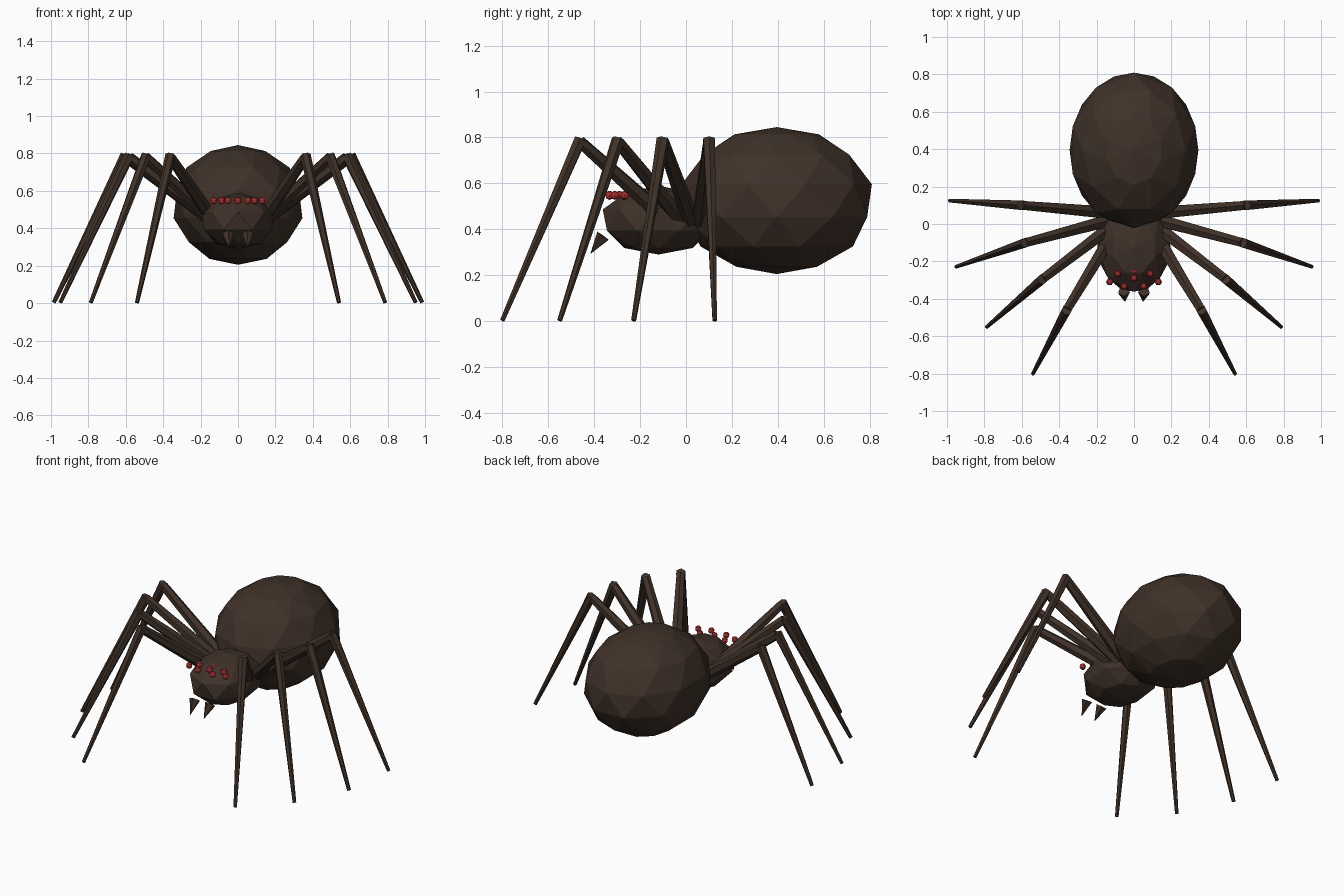
import bpy, bmesh, math
from mathutils import Vector

if "Cube" in bpy.data.objects:
    bpy.data.objects.remove(bpy.data.objects["Cube"])


def material(name, rgb):
    m = bpy.data.materials.new(name)
    m.diffuse_color = (*rgb, 1)
    m.use_nodes = True
    m.node_tree.nodes["Principled BSDF"].inputs["Base Color"].default_value = m.diffuse_color
    return m


brown = material("dark brown", (0.050, 0.031, 0.021))
red = material("eye red", (0.38, 0.028, 0.03))


def finish(bm, name, mat):
    bmesh.ops.recalc_face_normals(bm, faces=bm.faces[:])
    me = bpy.data.meshes.new(name)
    bm.to_mesh(me)
    bm.free()
    me.materials.append(mat)
    ob = bpy.data.objects.new(name, me)
    bpy.context.collection.objects.link(ob)
    return ob


def ball(bm, centre, radii, n, rows):
    """Faceted ellipsoid whose rings are staggered by half a step."""
    c = Vector(centre)

    def point(a, t):
        return bm.verts.new(c + Vector((radii[0] * math.sin(t) * math.cos(a),
                                        radii[1] * math.sin(t) * math.sin(a),
                                        radii[2] * math.cos(t))))
    top, bottom = point(0, 0), point(0, math.pi)
    rings = [[point(2 * math.pi * (i + 0.5 * (j % 2)) / n, math.pi * j / rows)
              for i in range(n)] for j in range(1, rows)]
    for i in range(n):
        k = (i + 1) % n
        bm.faces.new((top, rings[0][i], rings[0][k]))
        bm.faces.new((bottom, rings[-1][k], rings[-1][i]))
        for r, (u, d) in enumerate(zip(rings, rings[1:])):
            # split each skewed quad along its short diagonal
            if r % 2 == 0:
                bm.faces.new((u[i], d[i], d[k]))
                bm.faces.new((u[i], d[k], u[k]))
            else:
                bm.faces.new((d[i], d[k], u[k]))
                bm.faces.new((d[i], u[k], u[i]))


def rod(bm, a, b, r1, r2, n=6):
    """Tapered rod from a to b."""
    a, b = Vector(a), Vector(b)
    d = b - a
    mat = d.to_track_quat('Z', 'Y').to_matrix().to_4x4()
    mat.translation = (a + b) / 2
    bmesh.ops.create_cone(bm, cap_ends=True, segments=n, radius1=r1,
                          radius2=r2, depth=d.length, matrix=mat)


# Body
bm = bmesh.new()
ball(bm, (0, 0.395, 0.525), (0.353, 0.425, 0.32), 10, 7)
finish(bm, "abdomen", brown)
bm = bmesh.new()
ball(bm, (0, -0.12, 0.44), (0.205, 0.255, 0.15), 8, 5)
finish(bm, "head", brown)

# Eyes
eyes = [(0, -0.25), (0, -0.29)]
for x, y in ((0.053, -0.333), (0.088, -0.267), (0.13, -0.31)):
    eyes += [(x, y), (-x, y)]
bm = bmesh.new()
for x, y in eyes:
    ball(bm, (x, y, 0.548), (0.02, 0.02, 0.02), 6, 4)
finish(bm, "eyes", red)

# Fangs
for side, s in (("left", -1), ("right", 1)):
    bm = bmesh.new()
    rod(bm, (s * 0.054, -0.36, 0.37), (s * 0.048, -0.417, 0.292), 0.033, 0, 5)
    finish(bm, side + "_fang", brown)

# Legs: hip, knee, foot for each pair, front to back
legs = [((0.13, -0.08, 0.44), (0.36, -0.46, 0.78), (0.54, -0.80, 0.003)),
        ((0.13, -0.02, 0.44), (0.49, -0.295, 0.78), (0.787, -0.55, 0.003)),
        ((0.13, 0.02, 0.44), (0.58, -0.10, 0.78), (0.95, -0.228, 0.003)),
        ((0.13, 0.06, 0.44), (0.60, 0.10, 0.78), (0.985, 0.125, 0.003))]
for side, s in (("left", -1), ("right", 1)):
    for i, pts in enumerate(legs):
        hip, knee, foot = [Vector((s * p[0], p[1], p[2])) for p in pts]
        bm = bmesh.new()
        rod(bm, hip, knee, 0.038, 0.027)
        rod(bm, knee + Vector((0, 0, 0.012)), foot, 0.029, 0.011)
        finish(bm, f"{side}_leg_{i + 1}", brown)
